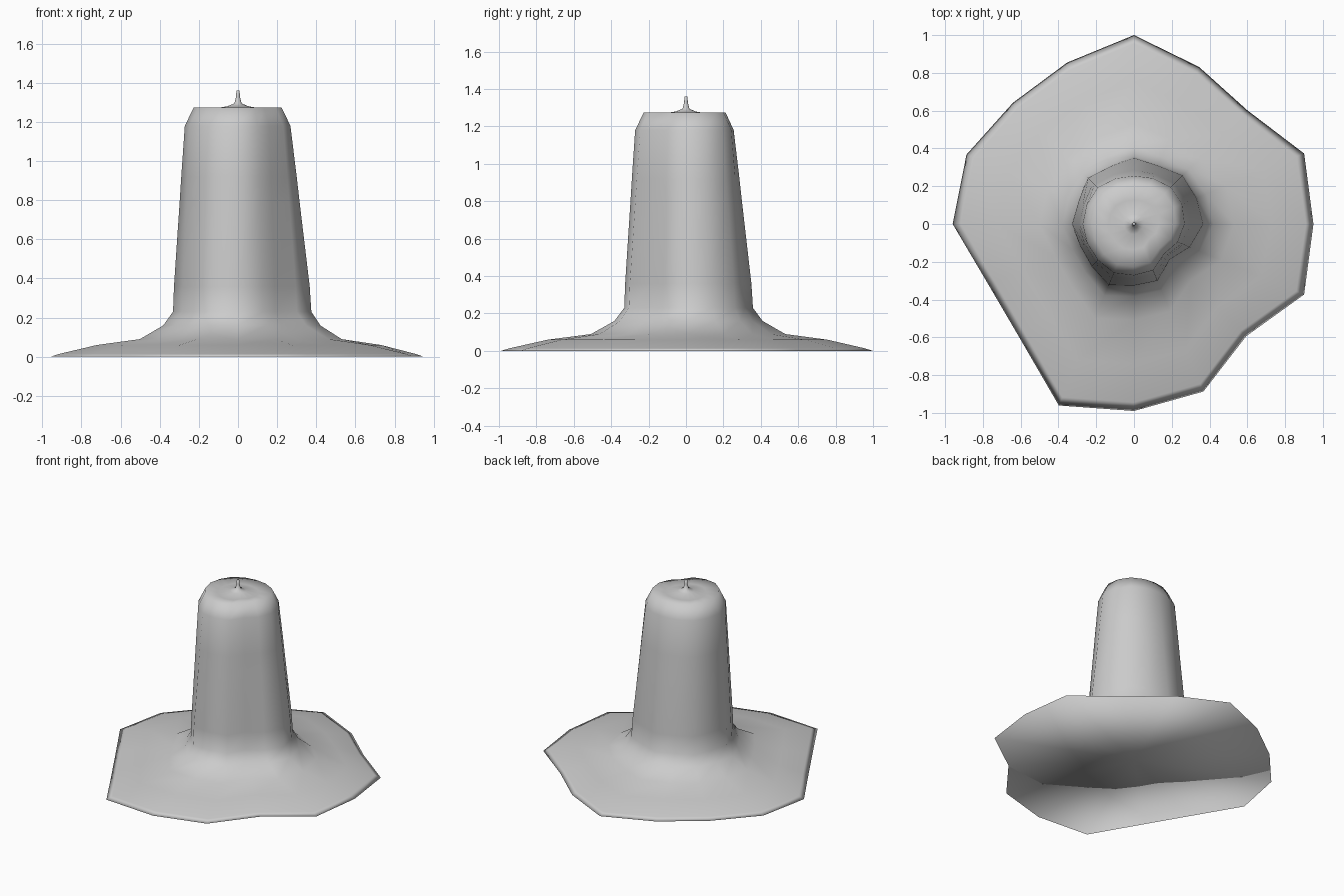
import bpy, bmesh
from math import cos, sin, tau

cube = bpy.data.objects.get("Cube")
if cube:
    bpy.data.objects.remove(cube, do_unlink=True)

# Uneven outlines: one radius per direction, counter-clockwise from +x
RIM = [.95, .975, .85, .90, 1.0, .925, .907, .96, .96, .835, .855, 1.04, .99, .96, .84, .975]
NECK = [.375, .365, .37, .34, .358, .335, .35, .32, .332, .31, .32, .355, .33, .33, .27, .325]
CROWN = [.268, .275, .275, .262, .255, .26, .272, .27, .272, .268, .27, .28, .272, .265, .225, .25]
SIDES = len(RIM)


def blend(a, b, t):
    return [p + (q - p) * t for p, q in zip(a, b)]


def scaled(outline, factor):
    return [r * factor for r in outline]


def make_material(name, color):
    mat = bpy.data.materials.new(name)
    mat.use_nodes = True
    mat.diffuse_color = color
    mat.node_tree.nodes["Principled BSDF"].inputs["Base Color"].default_value = color
    return mat


def add_ring(bm, outline, z):
    angles = [tau * k / SIDES for k in range(SIDES)]
    return [bm.verts.new((r * cos(a), r * sin(a), z)) for r, a in zip(outline, angles)]


def cap(bm, ring, z, flip):
    center = bm.verts.new((0, 0, z))
    for k in range(SIDES):
        pair = (ring[k], ring[(k + 1) % SIDES])
        bm.faces.new((center, *(reversed(pair) if flip else pair)))


# Sections from the brim edge, up the column, to the tip
sections = [(blend(NECK, RIM, t), z) for t, z in
            ((1, 0), (.93, .014), (.62, .06), (.27, .09), (.08, .16))]
sections += [(blend(NECK, CROWN, t), z) for t, z in
             ((0, .23), (.08, .36), (.55, .78), (.7, .92), (1, 1.18))]
sections += [(scaled(CROWN, f), z) for f, z in
             ((.83, 1.275), (.5, 1.267), (.2, 1.28))]
sections += [([r] * SIDES, z) for r, z in
             ((.018, 1.295), (.01, 1.33), (.008, 1.36))]

# Join the sections into one closed skin
bm = bmesh.new()
rings = [add_ring(bm, outline, z) for outline, z in sections]
for low, high in zip(rings, rings[1:]):
    for k in range(SIDES):
        n = (k + 1) % SIDES
        bm.faces.new((low[k], low[n], high[n], high[k]))
cap(bm, rings[0], 0, True)
cap(bm, rings[-1], sections[-1][1], False)
for face in bm.faces:
    face.smooth = True

mesh = bpy.data.meshes.new("brimmed_column")
bm.to_mesh(mesh)
bm.free()
mesh.materials.append(make_material("light_grey", (.6, .6, .6, 1)))
column = bpy.data.objects.new("brimmed_column", mesh)
bpy.context.collection.objects.link(column)
